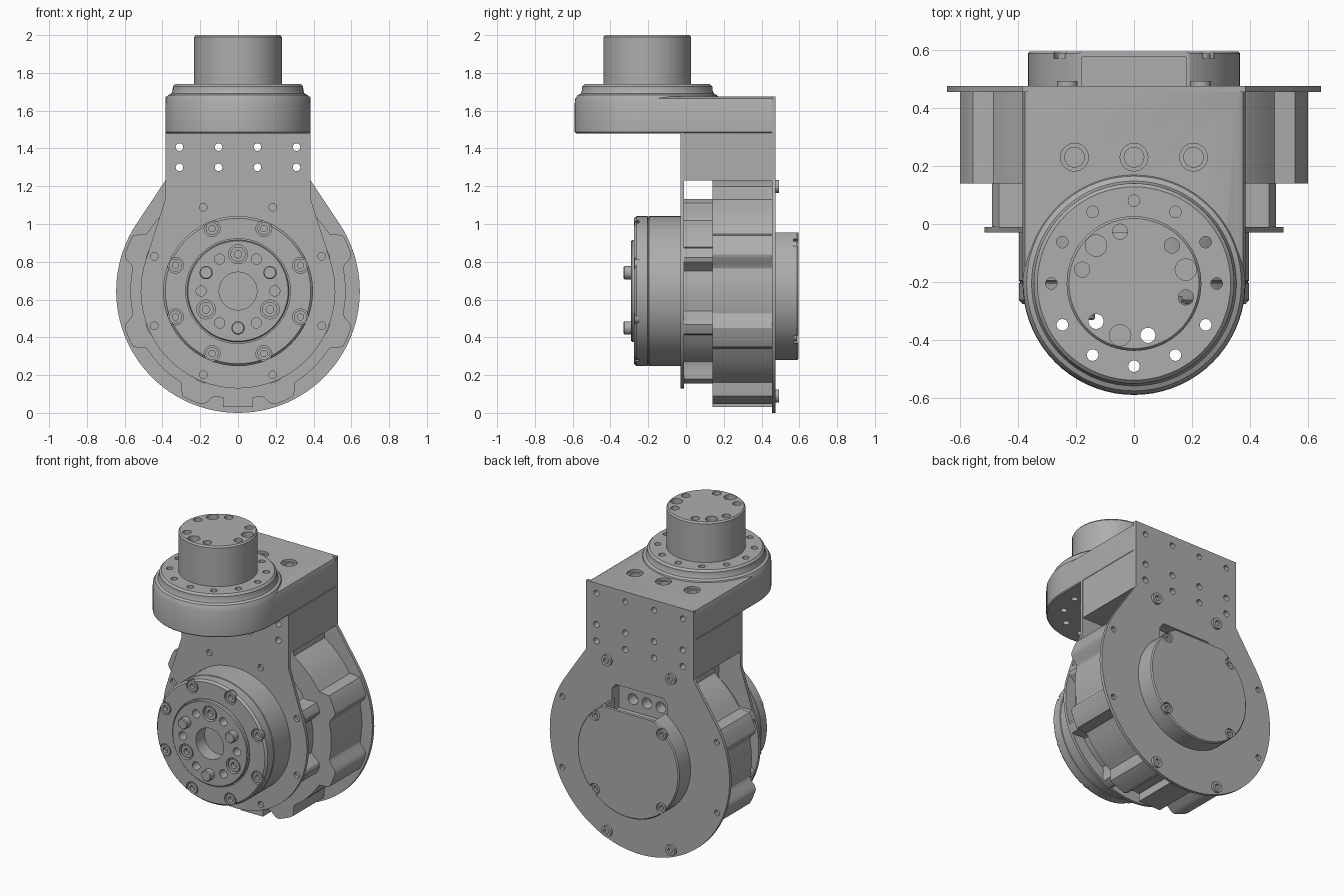
import bpy, bmesh
from math import sin, cos, pi, radians, atan2, acos, hypot

if "Cube" in bpy.data.objects:
    bpy.data.objects.remove(bpy.data.objects["Cube"])

grey = bpy.data.materials.new("machined_grey")
grey.use_nodes = True
COLOUR = (0.42, 0.42, 0.42, 1)
grey.diffuse_color = COLOUR
grey.node_tree.nodes["Principled BSDF"].inputs["Base Color"].default_value = COLOUR

AXLE = (0, 0.645)      # main axis in x, z
HEAD = (0, -0.205)     # upper axis in x, y
W = 0.385              # half width of the bracket
parts = []


def polar(c, r, deg):
    return (c[0] + r * cos(radians(deg)), c[1] + r * sin(radians(deg)))


def circle(c, r, n=72):
    return [polar(c, r, 360 * i / n) for i in range(n)]


def add_loft(bm, rings, axis):
    """Skin equal-length outlines, each given as (points, height on the axis)."""
    def place(p, t):
        return (p[0], t, p[1]) if axis == "y" else (p[0], p[1], t)
    loops = [[bm.verts.new(place(p, t)) for p in pts] for pts, t in rings]
    n = len(loops[0])
    faces = [bm.faces.new(loops[0]), bm.faces.new(loops[-1])]
    for a, b in zip(loops, loops[1:]):
        for i in range(n):
            j = (i + 1) % n
            faces.append(bm.faces.new((a[i], a[j], b[j], b[i])))
    bmesh.ops.recalc_face_normals(bm, faces=faces)


def finish(name, bm):
    me = bpy.data.meshes.new(name)
    bm.to_mesh(me)
    bm.free()
    me.materials.append(grey)
    ob = bpy.data.objects.new(name, me)
    bpy.context.collection.objects.link(ob)
    return ob


def loft(name, rings, axis="y"):
    bm = bmesh.new()
    add_loft(bm, rings, axis)
    ob = finish(name, bm)
    parts.append(ob)
    return ob


def lathe(name, c, profile, axis="y", n=72):
    return loft(name, [(circle(c, r, n), t) for r, t in profile], axis)


def cut(objs, outlines, t0, t1, axis="y"):
    """Remove prisms with the given outlines from each object."""
    bm = bmesh.new()
    for pts in outlines:
        add_loft(bm, [(pts, t0), (pts, t1)], axis)
    cutter = finish("cutter", bm)
    cutter.hide_render = True
    for ob in objs:
        mod = ob.modifiers.new("cut", "BOOLEAN")
        mod.operation, mod.solver, mod.object = "DIFFERENCE", "EXACT", cutter
        dg = bpy.context.evaluated_depsgraph_get()
        me = bpy.data.meshes.new_from_object(ob.evaluated_get(dg))
        ob.modifiers.clear()
        ob.data = me
    bpy.data.objects.remove(cutter)


def holes(points, r, n=20):
    return [circle(p, r, n) for p in points]


def ring(c, r, angles):
    return [polar(c, r, a) for a in angles]


def rect(x, v0, v1):
    return [(-x, v0), (x, v0), (x, v1), (-x, v1)]


def screw(name, c, r, base, top):
    """Cap screw along y with a hex socket."""
    sock = top + (base - top) * 0.7
    lathe(name, c, [(r, base), (r, top), (r * 0.5, top), (r * 0.5, sock)], n=18)


def teardrop(r, shoulder, top):
    """Disc tangent to a neck that rises to the top."""
    dx, dz = W, shoulder - AXLE[1]
    start = math_deg(atan2(dz, dx) - acos(r / hypot(dx, dz)))
    arc = [polar(AXLE, r, start - (180 + 2 * start) * i / 72) for i in range(73)]
    return arc + [(-W, shoulder), (-W, top), (W, top), (W, shoulder)]


def math_deg(a):
    return a * 180 / pi


def lobed(base, tip, half=10, ramp=5):
    """Disc with eight bolt lobes."""
    pts = []
    for a in range(0, 360, 2):
        d = abs(a % 45 - 22.5)
        k = max(0, min(1, (half - d) / ramp))
        pts.append(polar(AXLE, base + (tip - base) * k * k * (3 - 2 * k), a))
    return pts


def stadium(r):
    arc = [polar(HEAD, r, 180 + 5 * i) for i in range(37)]
    return arc + [(r, 0.455), (-r, 0.455)]


EIGHT = [22.5 + 45 * i for i in range(8)]

# Plates, housing and neck
back_plate = loft("back_plate", [(teardrop(0.645, 1.23, 1.675), t) for t in (0.455, 0.475)])
front_plate = loft("front_plate", [(teardrop(0.515, 1.13, 1.485), t) for t in (-0.03, -0.01)])
housing = loft("rear_housing", [(lobed(0.57, 0.63), t) for t in (0.14, 0.455)])
loft("front_housing", [(lobed(0.44, 0.52, 9, 6), t) for t in (-0.01, 0.14)])
loft("bottom_connector", [(rect(0.08, 0.03, 0.1), t) for t in (0.14, 0.455)])
neck = loft("neck_block", [(rect(W - 0.001, 1.23, 1.482), t) for t in (-0.01, 0.455)])

# Upper bracket, collar and output post
bracket = loft("head_bracket", [(stadium(r), t) for r, t in
               ((0.378, 1.48), (0.384, 1.486), (0.384, 1.64), (0.375, 1.665), (0.355, 1.675))], "z")
collar = lathe("head_collar", HEAD, [(0.384, 1.63), (0.382, 1.66), (0.37, 1.682), (0.353, 1.69),
               (0.346, 1.705), (0.345, 1.728), (0.333, 1.74)], "z")
post = lathe("output_post", HEAD, [(0.232, 1.7), (0.232, 1.99), (0.224, 2.0)], "z")

cut([bracket, collar], holes(ring(HEAD, 0.285, range(0, 360, 30)), 0.02), 1.4, 2.1, "z")
small = [a for k in (15, 135, 255) for a in (k - 30, k + 30)]
cut([bracket, collar, post], holes(ring(HEAD, 0.185, small), 0.026), 1.4, 2.1, "z")
cut([post], holes(ring(HEAD, 0.185, (15, 135, 255)), 0.037), 1.9, 2.1, "z")
cut([bracket], holes(ring(HEAD, 0.185, (15, 135, 255)), 0.037), 1.4, 1.55, "z")
top_bores = [(x, 0.23) for x in (-0.205, 0, 0.205)]
cut([bracket], holes(top_bores, 0.048), 1.66, 1.8, "z")
cut([bracket], holes(top_bores, 0.034), 1.55, 1.8, "z")

# Mounting holes through the neck and plates
columns = (-0.31, -0.103, 0.103, 0.31)
cut([front_plate, neck, back_plate],
    holes([(x, z) for x in columns for z in (1.3, 1.407)], 0.02), -0.2, 0.6)
cut([back_plate, bracket], holes([(x, 1.61) for x in columns], 0.018), 0.36, 0.6)
cut([front_plate], holes(ring(AXLE, 0.48, EIGHT), 0.02), -0.1, 0.1)
cut([back_plate], holes(ring(AXLE, 0.6, (22.5, 157.5, 202.5, 337.5)), 0.018), 0.4, 0.6)
for a in (67.5, 112.5, 247.5, 292.5):
    screw("plate_screw", polar(AXLE, 0.6, a), 0.035, 0.47, 0.492)

# Front actuator drum with its faceplate and centre bore
drum = lathe("front_drum", AXLE, [(0.397, -0.03), (0.397, -0.195), (0.393, -0.198), (0.393, -0.202),
             (0.397, -0.205), (0.397, -0.262), (0.385, -0.275), (0.277, -0.275), (0.277, -0.26),
             (0.27, -0.26), (0.27, -0.285), (0.265, -0.29), (0.1, -0.29), (0.1, -0.2)])
cut([drum], holes(ring(AXLE, 0.358, EIGHT), 0.042), -0.25, -0.4)
for p in ring(AXLE, 0.358, EIGHT):
    screw("drum_screw", p, 0.034, -0.24, -0.272)
cut([drum], holes(ring(AXLE, 0.195, (90, 210, 330)), 0.05), -0.26, -0.4)
cut([drum], holes(ring(AXLE, 0.195, (0, 60, 120, 180, 240, 300)), 0.027), -0.23, -0.4)
for a in (90, 210, 330):
    screw("face_screw", polar(AXLE, 0.195, a), 0.04, -0.25, -0.284)
    lathe("locating_pin", polar(AXLE, 0.195, a + 60),
          [(0.035, -0.27), (0.035, -0.325), (0.03, -0.33)], n=24)

# Rear cover, flattened at the top, with a cable opening beneath its lip
cover = lathe("rear_cover", AXLE, [(0.365, 0.47), (0.365, 0.588), (0.358, 0.595)])
cut([cover], [rect(0.5, 0.955, 1.2)], 0.4, 0.7)
cut([cover], [rect(0.18, 0.87, 1.2)], 0.4, 0.575)
window = [(-0.2, 0.87), (0.2, 0.87), (0.2, 1.02), (0.17, 1.055), (-0.17, 1.055), (-0.2, 1.02)]
cut([back_plate, housing], [window], 0.4, 0.6)
cut([housing], holes([(x, 0.95) for x in (-0.1, 0, 0.1)], 0.035), 0.33, 0.6)
CORNERS = (45, 135, 225, 315)
cut([cover], holes(ring(AXLE, 0.34, CORNERS), 0.036), 0.57, 0.7)
for p in ring(AXLE, 0.334, CORNERS):
    screw("cover_screw", p, 0.028, 0.56, 0.587)

# Smooth curved walls while keeping machined edges crisp
bpy.ops.object.select_all(action="DESELECT")
for ob in parts:
    ob.select_set(True)
bpy.context.view_layer.objects.active = parts[0]
bpy.ops.object.shade_smooth_by_angle(angle=radians(30))
